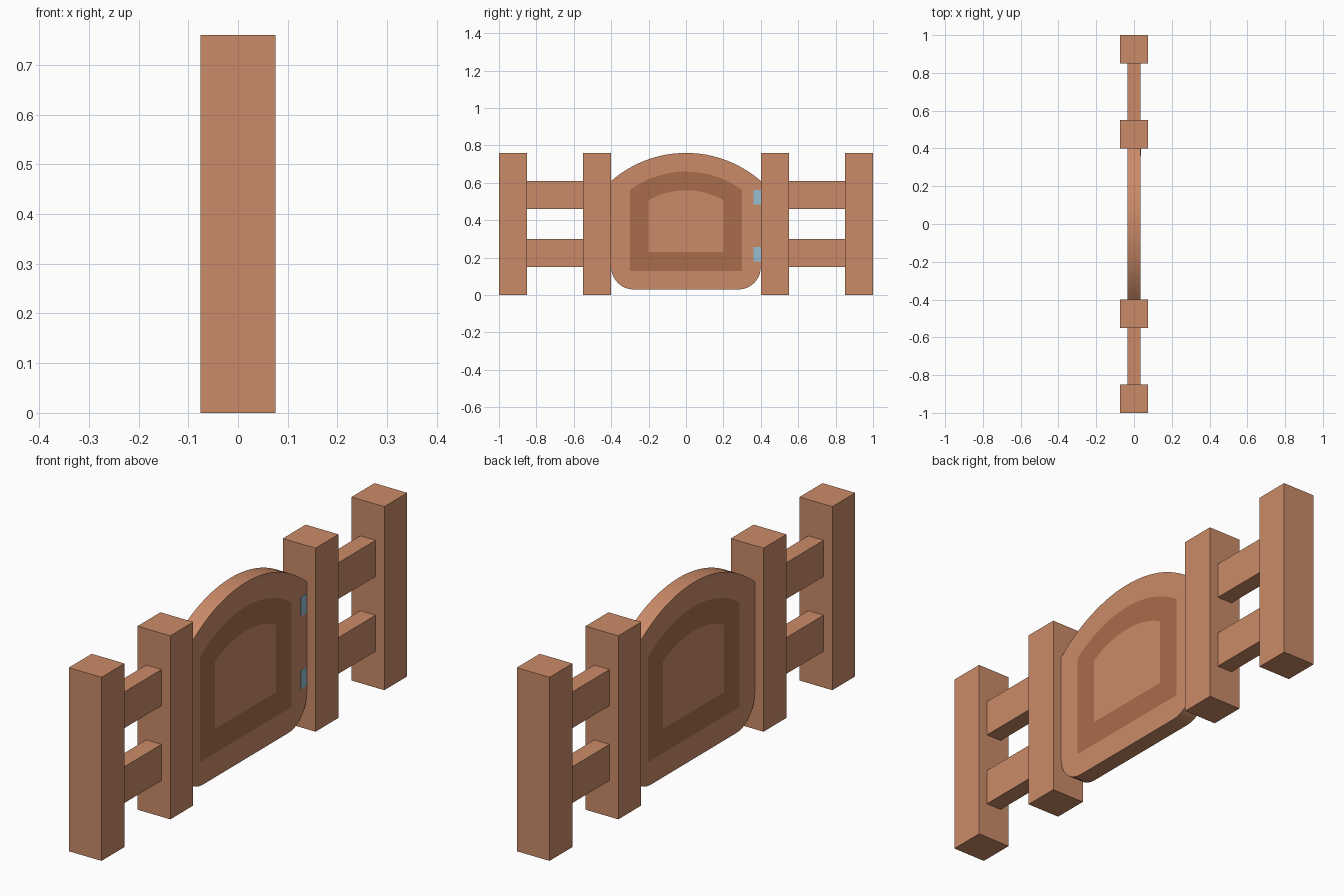
import bpy, bmesh, math

if "Cube" in bpy.data.objects:
    bpy.data.objects.remove(bpy.data.objects["Cube"])


def material(name, rgb):
    m = bpy.data.materials.new(name)
    m.diffuse_color = (*rgb, 1)
    m.use_nodes = True
    m.node_tree.nodes["Principled BSDF"].inputs["Base Color"].default_value = m.diffuse_color
    return m


wood = material("wood", (0.60, 0.26, 0.14))
dark_wood = material("dark_wood", (0.40, 0.155, 0.07))
metal = material("metal", (0.31, 0.52, 0.64))


def add_object(name, bm, mats):
    bmesh.ops.recalc_face_normals(bm, faces=bm.faces)
    me = bpy.data.meshes.new(name)
    bm.to_mesh(me)
    bm.free()
    for m in mats:
        me.materials.append(m)
    ob = bpy.data.objects.new(name, me)
    bpy.context.collection.objects.link(ob)
    return ob


def box(name, x, y, z, mat):
    bm = bmesh.new()
    bmesh.ops.create_cube(bm, size=1)
    for v in bm.verts:
        v.co = [lo + (hi - lo) * (c + 0.5) for (lo, hi), c in zip((x, y, z), v.co)]
    return add_object(name, bm, [mat])


# posts and rails, mirrored about y = 0
POST, RAIL, TOP = 0.075, 0.035, 0.76
for s, side in ((-1, "left"), (1, "right")):
    span = lambda a, b: tuple(sorted((s * a, s * b)))
    box(side + "_gate_post", (-POST, POST), span(0.40, 0.55), (0, TOP), wood)
    box(side + "_end_post", (-POST, POST), span(0.85, 1.0), (0, TOP), wood)
    for level, z in (("lower", 0.15), ("upper", 0.46)):
        box(f"{side}_{level}_rail", (-RAIL, RAIL), span(0.55, 0.85), (z, z + 0.15), wood)

# gate panel: nested arched outlines, the middle band is inlaid flush
HALF, RISE = 0.40, 0.15
RADIUS = (HALF ** 2 + RISE ** 2) / (2 * RISE)
CENTRE = TOP - RADIUS


def outline(inset, bottom, corner, n=32, m=10):
    w, r = HALF - inset, RADIUS - inset
    a = math.asin(w / r)
    pts = [(r * math.sin(a - 2 * a * i / n), CENTRE + r * math.cos(a - 2 * a * i / n))
           for i in range(n + 1)]
    for cy, start in ((-w + corner, math.pi), (w - corner, 1.5 * math.pi)):
        for i in range(m + 1):
            t = start + math.pi / 2 * i / m
            pts.append((cy + corner * math.cos(t), bottom + corner + corner * math.sin(t)))
    return pts


bm = bmesh.new()
cache = {}


def vert(x, p):
    key = (x, round(p[0], 5), round(p[1], 5))
    if key not in cache:
        cache[key] = bm.verts.new((x, *p))
    return cache[key]


def face(verts, mat):
    verts = list(dict.fromkeys(verts))
    if len(verts) > 2:
        bm.faces.new(verts).material_index = mat


def bridge(xa, la, xb, lb, mat):
    for i in range(len(la)):
        j = (i + 1) % len(la)
        face([vert(xa, la[i]), vert(xa, la[j]), vert(xb, lb[j]), vert(xb, lb[i])], mat)


outer = outline(0, 0.03, 0.12)
band = outline(0.1, 0.13, 0)
inner = outline(0.2, 0.23, 0)
for x in (-RAIL, RAIL):
    bridge(x, outer, x, band, 0)
    bridge(x, band, x, inner, 1)
    face([vert(x, p) for p in inner], 0)
bridge(-RAIL, outer, RAIL, outer, 0)
gate = add_object("gate_panel", bm, [wood, dark_wood])
bpy.context.view_layer.objects.active = gate
gate.select_set(True)
bpy.ops.object.shade_smooth_by_angle(angle=math.radians(30))

# thin hinge plates on the +x face
for level, z in (("lower", 0.18), ("upper", 0.483)):
    box(level + "_hinge", (RAIL - 0.01, RAIL + 0.001), (0.36, 0.40), (z, z + 0.078), metal)
